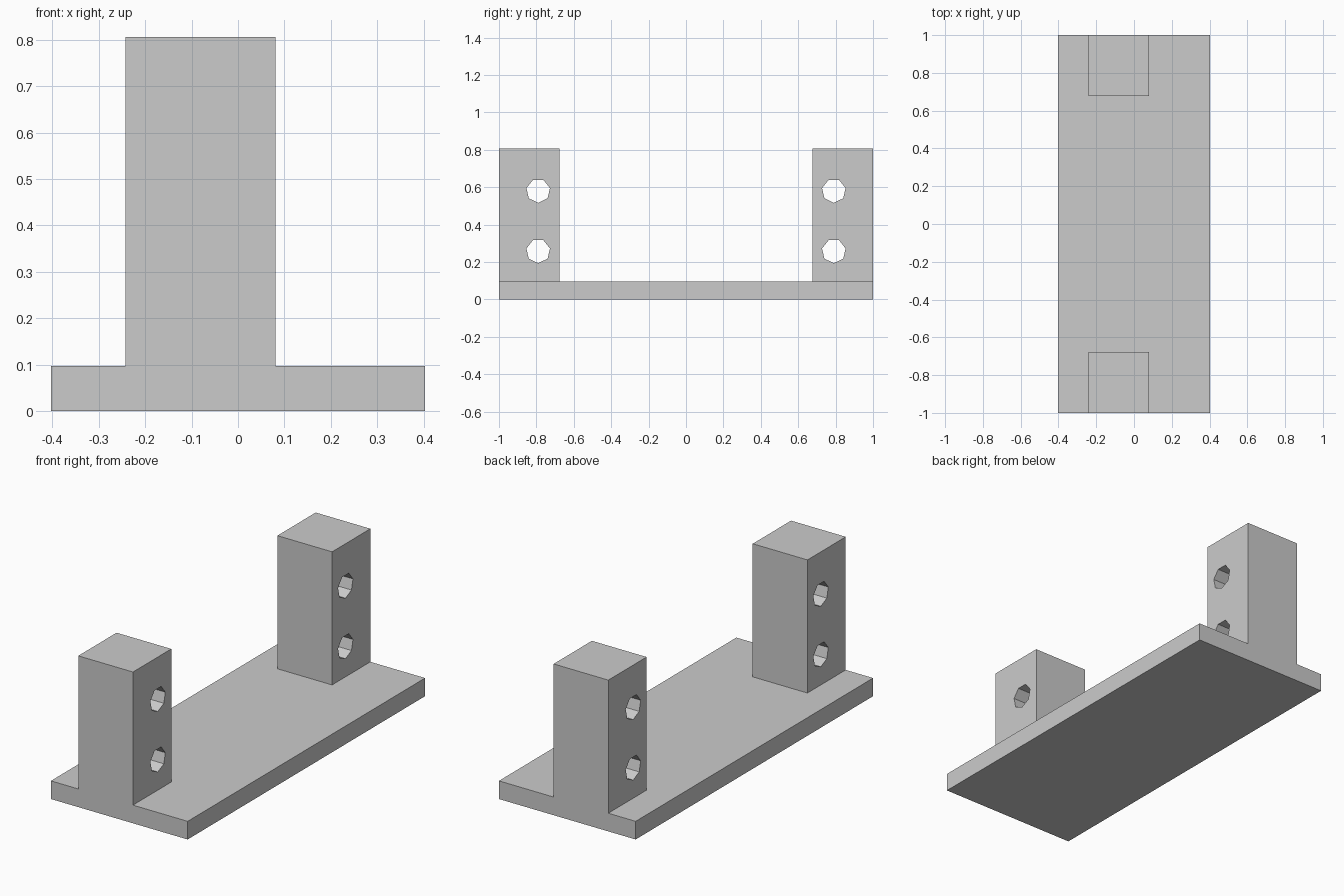
import bpy
import bmesh
from math import cos, sin, pi
from mathutils import Matrix, Vector

cube = bpy.data.objects.get("Cube")
if cube:
    bpy.data.objects.remove(cube, do_unlink=True)

U = 2 / 62  # one design unit

grey = bpy.data.materials.new("plain grey")
grey.use_nodes = True
colour = (0.6, 0.6, 0.6, 1)
grey.diffuse_color = colour
grey.node_tree.nodes["Principled BSDF"].inputs["Base Color"].default_value = colour


def add_object(name, bm):
    bmesh.ops.recalc_face_normals(bm, faces=bm.faces)
    mesh = bpy.data.meshes.new(name)
    bm.to_mesh(mesh)
    bm.free()
    mesh.materials.append(grey)
    obj = bpy.data.objects.new(name, mesh)
    bpy.context.collection.objects.link(obj)
    return obj


def box(name, low, high):
    low, high = Vector(low) * U, Vector(high) * U
    bm = bmesh.new()
    bmesh.ops.create_cube(bm, size=1)
    bmesh.ops.transform(bm, verts=bm.verts, matrix=Matrix.Translation(
        (low + high) / 2) @ Matrix.Diagonal((*(high - low), 1)))
    return add_object(name, bm)


def hole_cutter(name, y, heights, radius=2, sides=7):
    # Seven-sided bars along x, each with a corner pointing down
    bm = bmesh.new()
    for z in heights:
        ring = []
        for i in range(sides):
            a = 2 * pi * i / sides
            ring.append(bm.verts.new(
                Vector((-10, y + radius * sin(a), z - radius * cos(a))) * U))
        face = bm.faces.new(ring)
        new = bmesh.ops.extrude_face_region(bm, geom=[face])["geom"]
        verts = [v for v in new if isinstance(v, bmesh.types.BMVert)]
        bmesh.ops.translate(bm, verts=verts, vec=(18 * U, 0, 0))
    cutter = add_object(name, bm)
    cutter.hide_render = True
    return cutter


# Flat base plate
box("base_plate", (-12.5, -31, 0), (12.5, 31, 3))

# Upright posts, each with two holes bored through sideways
for name, side in (("front", -1), ("back", 1)):
    y_low, y_high = sorted((side * 31, side * 21))
    post = box(name + "_post", (-7.5, y_low, 3), (2.5, y_high, 25))
    cutter = hole_cutter(name + "_hole_cutter", side * 24.5, (8, 18))
    cut = post.modifiers.new("holes", "BOOLEAN")
    cut.operation = "DIFFERENCE"
    cut.solver = "EXACT"
    cut.object = cutter

    # Bake the holes into the post and drop the helper
    bpy.context.view_layer.update()
    graph = bpy.context.evaluated_depsgraph_get()
    baked = bpy.data.meshes.new_from_object(post.evaluated_get(graph))
    post.modifiers.clear()
    post.data = baked
    bpy.data.objects.remove(cutter, do_unlink=True)
